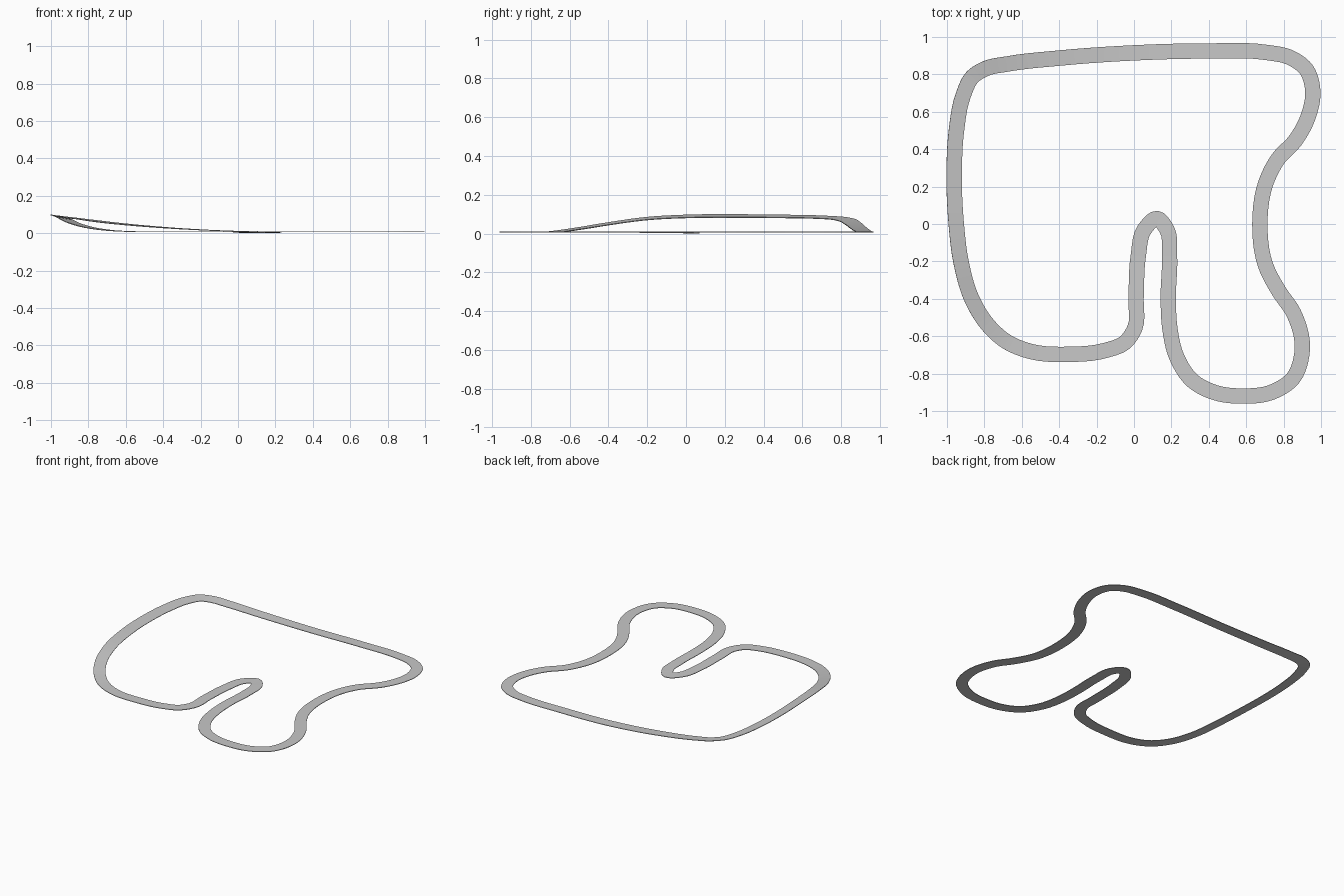
import bpy
import bmesh
from mathutils import Vector

cube = bpy.data.objects.get("Cube")
if cube:
    bpy.data.objects.remove(cube, do_unlink=True)

GROUND = 0.01      # height of the level road
HALF_WIDTH = 0.041
THICKNESS = 0.004
STEPS = 5          # road pieces between neighbouring path points

# Centre line by section, as (x, y) on level road or (x, y, z) on the slope
back_straight = [(.71, .917), (.4, .925), (0, .915, .012), (-.4, .887, .032),
                 (-.68, .855, .057), (-.79, .832, .07)]
raised_side = [(-.865, .785, .08), (-.912, .69, .086), (-.949, .5, .09),
               (-.961, .3, .092), (-.95, 0, .09), (-.925, -.2, .079),
               (-.867, -.4, .052), (-.785, -.535, .03), (-.68, -.63, .016)]
front_bend = [(-.55, -.682), (-.35, -.697), (-.15, -.675), (-.05, -.635), (.005, -.555)]
hairpin = [(.011, -.4), (.023, -.17, .007), (.055, -.03, .006), (.123, .03, .005),
           (.176, -.03, .006), (.19, -.17, .007), (.183, -.4)]
front_loop = [(.192, -.56), (.228, -.71), (.315, -.84), (.435, -.902), (.578, -.92),
              (.735, -.9), (.85, -.825), (.9, -.67), (.853, -.475)]
right_side = [(.775, -.36), (.703, -.22), (.673, 0), (.705, .22), (.768, .345),
              (.865, .45), (.935, .585), (.956, .71), (.922, .825), (.835, .89)]

sections = back_straight + raised_side + front_bend + hairpin + front_loop + right_side
path = [Vector(p if len(p) == 3 else (*p, GROUND)) for p in sections]


def tangent(before, here, after):
    """Direction of the curve at a point, allowing for uneven spacing."""
    back, ahead = (here - before).length, (after - here).length
    return ((here - before) * ahead / back + (after - here) * back / ahead) / (back + ahead)


def sample_closed(points):
    """Smooth closed curve through all points."""
    count = len(points)
    result = []
    for i in range(count):
        a, b, c, d = (points[(i + k) % count] for k in (-1, 0, 1, 2))
        length = (c - b).length
        leave = tangent(a, b, c) * length
        arrive = tangent(b, c, d) * length
        for step in range(STEPS):
            t = step / STEPS
            blend = t * t * (3 - 2 * t)
            result.append(b.lerp(c, blend) + leave * t * (1 - t) ** 2
                          - arrive * t * t * (1 - t))
    return result


def build_road(name, centre, material):
    bm = bmesh.new()
    rows = []
    for i, point in enumerate(centre):
        ahead = centre[(i + 1) % len(centre)] - centre[i - 1]
        # The path runs anticlockwise, so the outer side is on its right
        outward = Vector((ahead.y, -ahead.x, 0)).normalized() * HALF_WIDTH
        # The outer edge is banked upward where the road is raised
        outward.z = max(point.z - GROUND, 0) * 0.09
        rows.append((bm.verts.new(point - outward), bm.verts.new(point + outward)))
    for i, (inner, outer) in enumerate(rows):
        next_inner, next_outer = rows[(i + 1) % len(rows)]
        bm.faces.new((inner, outer, next_outer, next_inner))
    mesh = bpy.data.meshes.new(name)
    bm.to_mesh(mesh)
    bm.free()
    mesh.materials.append(material)
    road = bpy.data.objects.new(name, mesh)
    bpy.context.collection.objects.link(road)
    # Thin slab below the road surface
    slab = road.modifiers.new("slab", 'SOLIDIFY')
    slab.thickness = THICKNESS
    slab.offset = -1
    return road


# Road surface colour
grey = bpy.data.materials.new("road_grey")
grey.use_nodes = True
colour = (0.58, 0.58, 0.58, 1)
grey.diffuse_color = colour
grey.node_tree.nodes["Principled BSDF"].inputs["Base Color"].default_value = colour

build_road("track_road", sample_closed(path), grey)
